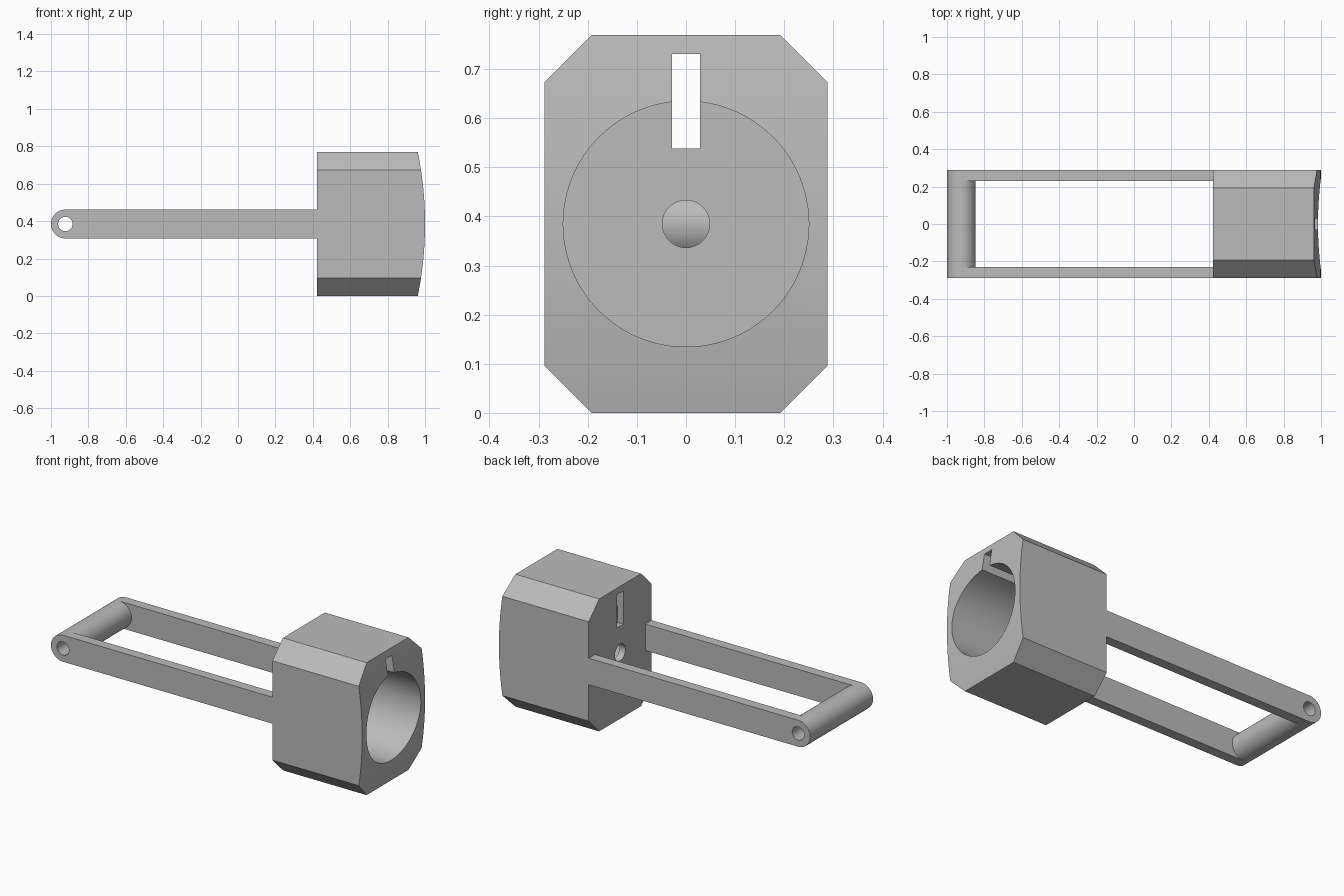
import bpy, bmesh, math
from mathutils import Vector

cube = bpy.data.objects.get("Cube")
if cube:
    bpy.data.objects.remove(cube, do_unlink=True)

U = 2 / 104                 # one design unit
MID = 20 * U                # height of the main axis
PIN = -48 * U               # x of the pin axis
END = 22 * U                # x of the block's back wall

grey = bpy.data.materials.new("plain grey")
grey.use_nodes = True
grey.diffuse_color = (0.5, 0.5, 0.5, 1)
grey.node_tree.nodes["Principled BSDF"].inputs["Base Color"].default_value = (0.5, 0.5, 0.5, 1)


def prism(name, points, direction):
    """Extrude a closed loop of 3D points along a direction."""
    bm = bmesh.new()
    face = bm.faces.new([bm.verts.new(p) for p in points])
    new = bmesh.ops.extrude_face_region(bm, geom=[face])["geom"]
    moved = [g for g in new if isinstance(g, bmesh.types.BMVert)]
    bmesh.ops.translate(bm, vec=Vector(direction), verts=moved)
    bmesh.ops.recalc_face_normals(bm, faces=bm.faces)
    mesh = bpy.data.meshes.new(name)
    bm.to_mesh(mesh)
    bm.free()
    mesh.materials.append(grey)
    obj = bpy.data.objects.new(name, mesh)
    bpy.context.collection.objects.link(obj)
    return obj


def box(name, lo, hi):
    (x0, y0, z0), (x1, y1, z1) = lo, hi
    loop = [(x0, y0, z0), (x1, y0, z0), (x1, y1, z0), (x0, y1, z0)]
    return prism(name, loop, (0, 0, z1 - z0))


def arc(cx, cz, r, a0, a1, n):
    angles = [math.radians(a0 + (a1 - a0) * i / n) for i in range(n + 1)]
    return [(cx + r * math.cos(a), cz + r * math.sin(a)) for a in angles]


def rod_y(name, r, half):
    """Round rod across the pin axis."""
    pts = arc(PIN, MID, r, 0, 360, 64)[:-1]
    return prism(name, [(x, -half, z) for x, z in pts], (0, 2 * half, 0))


def rod_x(name, r, x0, x1):
    """Round rod along the main axis."""
    pts = arc(0, MID, r, 0, 360, 96)[:-1]
    return prism(name, [(x0, y, z) for y, z in pts], (x1 - x0, 0, 0))


def combine(target, tool, operation):
    mod = target.modifiers.new(operation, "BOOLEAN")
    mod.operation, mod.object, mod.solver = operation, tool, "EXACT"
    bpy.context.view_layer.update()
    done = bpy.data.meshes.new_from_object(target.evaluated_get(bpy.context.evaluated_depsgraph_get()))
    target.modifiers.clear()
    target.data = done
    bpy.data.objects.remove(tool, do_unlink=True)


# Chamfered block with a shallow curved end centred on the pin
W, H, C = 15 * U, 20 * U, 5 * U
section = [(W, H - C), (W - C, H), (C - W, H), (-W, H - C),
           (-W, C - H), (C - W, -H), (W - C, -H), (W, C - H)]
body = prism("block_and_fork", [(END, y, MID + z) for y, z in section], (32 * U, 0, 0))
dome = arc(PIN, MID, 100 * U, -15, 15, 48) + [(0, MID + 0.5), (0, MID - 0.5)]
combine(body, prism("dome_tool", [(x, -0.5, z) for x, z in dome], (0, 1, 0)), "INTERSECT")

# Fork: round-ended slab opened between the arms, leaving a round crossbar
R = 4 * U
outline = arc(PIN, MID, R, 90, 270, 32) + [(END + U, MID - R), (END + U, MID + R)]
fork = prism("fork", [(x, -W, z) for x, z in outline], (0, 2 * W, 0))
opening = box("opening", (PIN, -12 * U, 0.2), (END, 12 * U, 0.6))
combine(opening, rod_y("crossbar_tool", R, 0.5), "DIFFERENCE")
combine(fork, opening, "DIFFERENCE")
combine(fork, rod_y("pin_hole", 2 * U, 0.5), "DIFFERENCE")
combine(body, fork, "UNION")

# Main bore, small centre hole and tall slot through the back wall
combine(body, rod_x("bore", 13 * U, END + 2 * U, 1.2), "DIFFERENCE")
combine(body, rod_x("centre_hole", 2.5 * U, END - U, 0.6), "DIFFERENCE")
combine(body, box("slot", (END - U, -1.5 * U, 28 * U), (1.2, 1.5 * U, 38 * U)), "DIFFERENCE")

# Smooth the round surfaces, keep the edges sharp
bpy.ops.object.select_all(action="DESELECT")
body.select_set(True)
bpy.context.view_layer.objects.active = body
bpy.ops.object.shade_smooth_by_angle(angle=math.radians(25))
